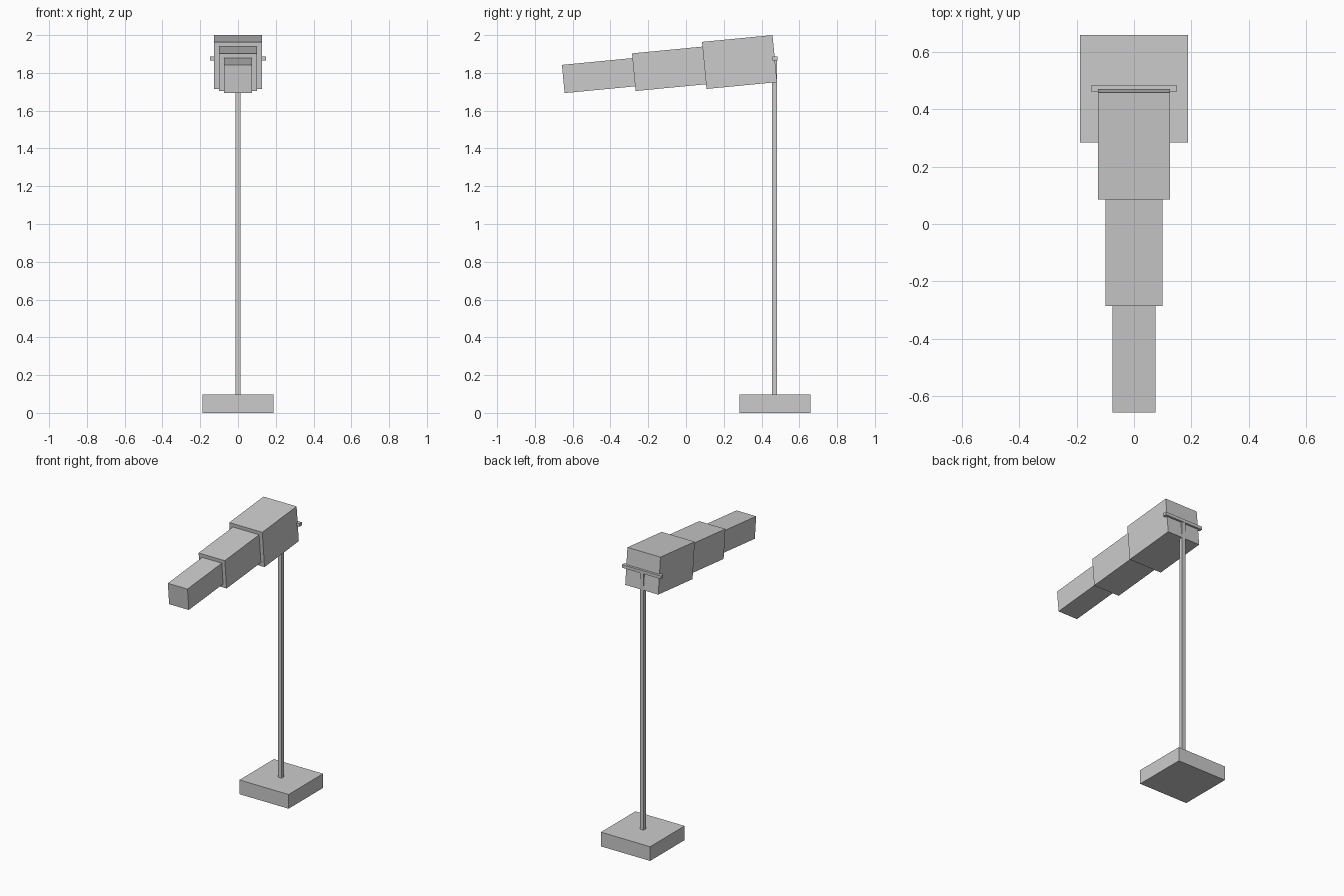
import bpy
import bmesh
import math
from mathutils import Matrix, Vector

if "Cube" in bpy.data.objects:
    bpy.data.objects.remove(bpy.data.objects["Cube"])

TILT = math.radians(5.5)
BACK = Vector((0, 0.470, 1.8755))   # centre of the rear end of the tube
SECTION = 0.375                     # length of each tube section

grey = bpy.data.materials.new("light_grey")
grey.diffuse_color = (0.6, 0.6, 0.6, 1)
grey.use_nodes = True
grey.node_tree.nodes["Principled BSDF"].inputs["Base Color"].default_value = grey.diffuse_color


def box(name, size, centre, tilt=0.0):
    """Add a box of the given size, tilted about the x axis."""
    mesh = bpy.data.meshes.new(name)
    bm = bmesh.new()
    bmesh.ops.create_cube(bm, size=1, matrix=Matrix.Diagonal((*size, 1)))
    bm.to_mesh(mesh)
    bm.free()
    mesh.materials.append(grey)
    obj = bpy.data.objects.new(name, mesh)
    obj.location = centre
    obj.rotation_euler.x = tilt
    bpy.context.collection.objects.link(obj)
    return obj


# Stand: base slab, square pole and the crossbar on top of it
box("base", (0.375, 0.375, 0.098), (0, 0.471, 0.049))
box("pole", (0.027, 0.027, 1.777), (0, 0.469, 0.9765))
box("crossbar", (0.295, 0.026, 0.021), (0, 0.472, 1.8755))

# Three stepped tube sections along the tilted axis, rear to front
axis = Vector((0, math.cos(TILT), math.sin(TILT)))
for i, (name, side) in enumerate((("rear_section", 0.252),
                                  ("middle_section", 0.20),
                                  ("front_section", 0.15))):
    box(name, (side, SECTION, min(side, 0.25)),
        BACK - axis * SECTION * (i + 0.5), TILT)
